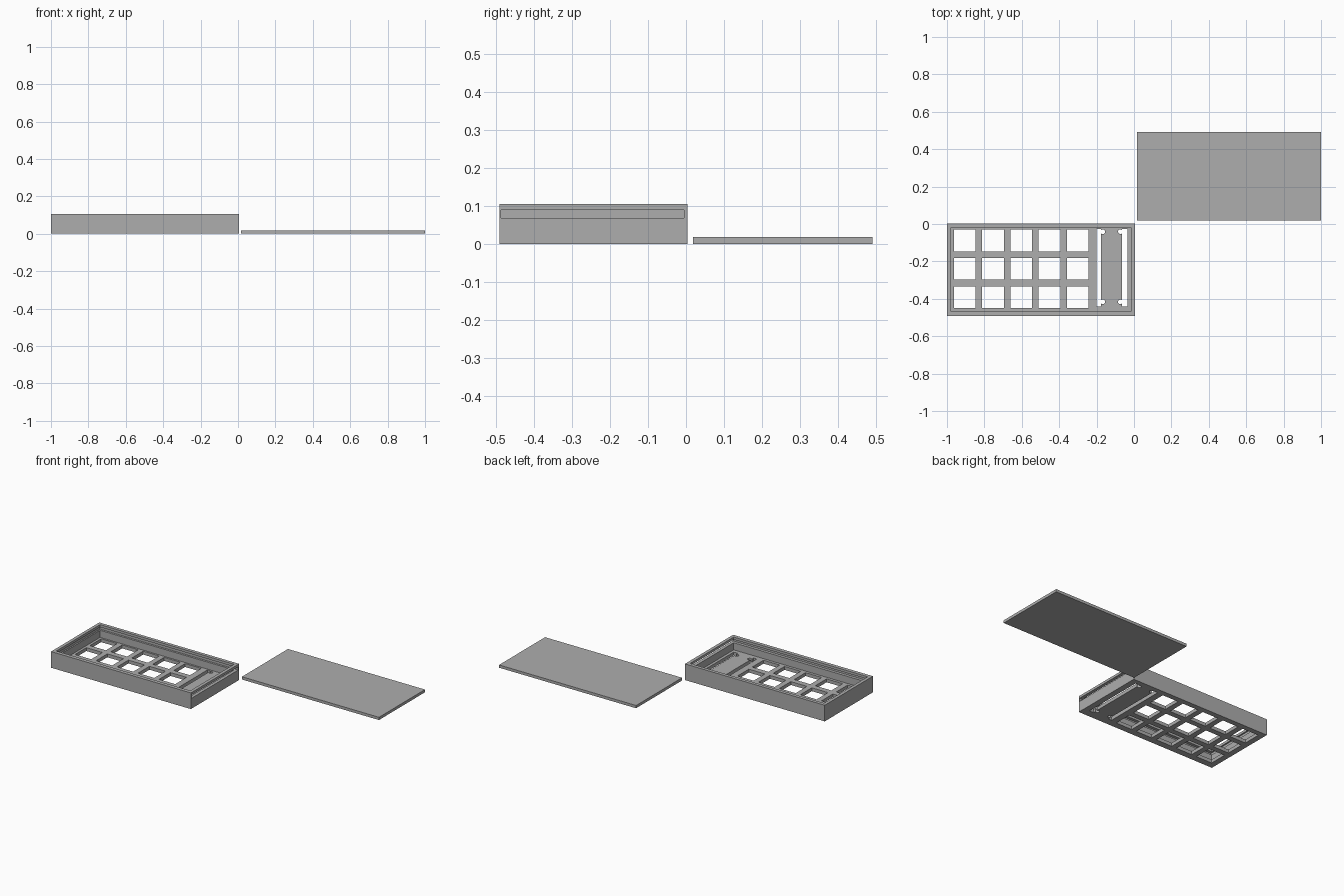
import bpy
import math

if "Cube" in bpy.data.objects:
    bpy.data.objects.remove(bpy.data.objects["Cube"])

grey = bpy.data.materials.new("plain grey")
grey.diffuse_color = (0.42, 0.42, 0.42, 1)
grey.use_nodes = True
grey.node_tree.nodes["Principled BSDF"].inputs["Base Color"].default_value = grey.diffuse_color


def block(name, x0, x1, y0, y1, z0, z1):
    bpy.ops.mesh.primitive_cube_add(
        size=1, location=((x0 + x1) / 2, (y0 + y1) / 2, (z0 + z1) / 2))
    ob = bpy.context.object
    ob.name = name
    ob.scale = (x1 - x0, y1 - y0, z1 - z0)
    bpy.ops.object.transform_apply(location=True, rotation=True, scale=True)
    ob.data.materials.append(grey)
    return ob


def carve(target, cutter):
    """Subtract the cutter from the target, then discard it."""
    cutter.hide_render = True
    mod = target.modifiers.new("cut", 'BOOLEAN')
    mod.operation = 'DIFFERENCE'
    mod.solver = 'EXACT'
    mod.object = cutter
    bpy.ops.object.select_all(action='DESELECT')
    target.select_set(True)
    bpy.context.view_layer.objects.active = target
    bpy.ops.object.modifier_apply(modifier=mod.name)
    bpy.data.objects.remove(cutter, do_unlink=True)


FLOOR = 0.022

# Open tray with thin walls
tray = block("tray", -1.0, 0.005, -0.491, 0.004, 0, 0.105)
carve(tray, block("cavity", -0.979, -0.016, -0.467, -0.018, FLOOR, 0.2))

# Lid groove in three walls, running out through the right-hand end
carve(tray, block("groove", -0.988, 0.05, -0.486, -0.005, 0.068, 0.089))

# Grid of square button windows
for col in range(5):
    for row in range(3):
        x = -0.963 + col * 0.151
        y = -0.449 + row * 0.1515
        carve(tray, block("window", x, x + 0.116, y, y + 0.116, -0.1, 0.05))

# Two long slots beside the display plate
for x0, x1 in ((-0.201, -0.177), (-0.064, -0.034)):
    carve(tray, block("slot", x0, x1, -0.441, -0.027, -0.1, 0.05))

# Four screw holes at the plate corners
for x in (-0.167, -0.073):
    for y in (-0.416, -0.041):
        bpy.ops.mesh.primitive_cylinder_add(
            vertices=24, radius=0.0125, depth=0.2, location=(x, y, 0))
        hole = bpy.context.object
        hole.data.materials.append(grey)
        carve(tray, hole)

# Sliding lid lying beside the tray
block("lid", 0.015, 1.0, 0.019, 0.491, 0, 0.018)
